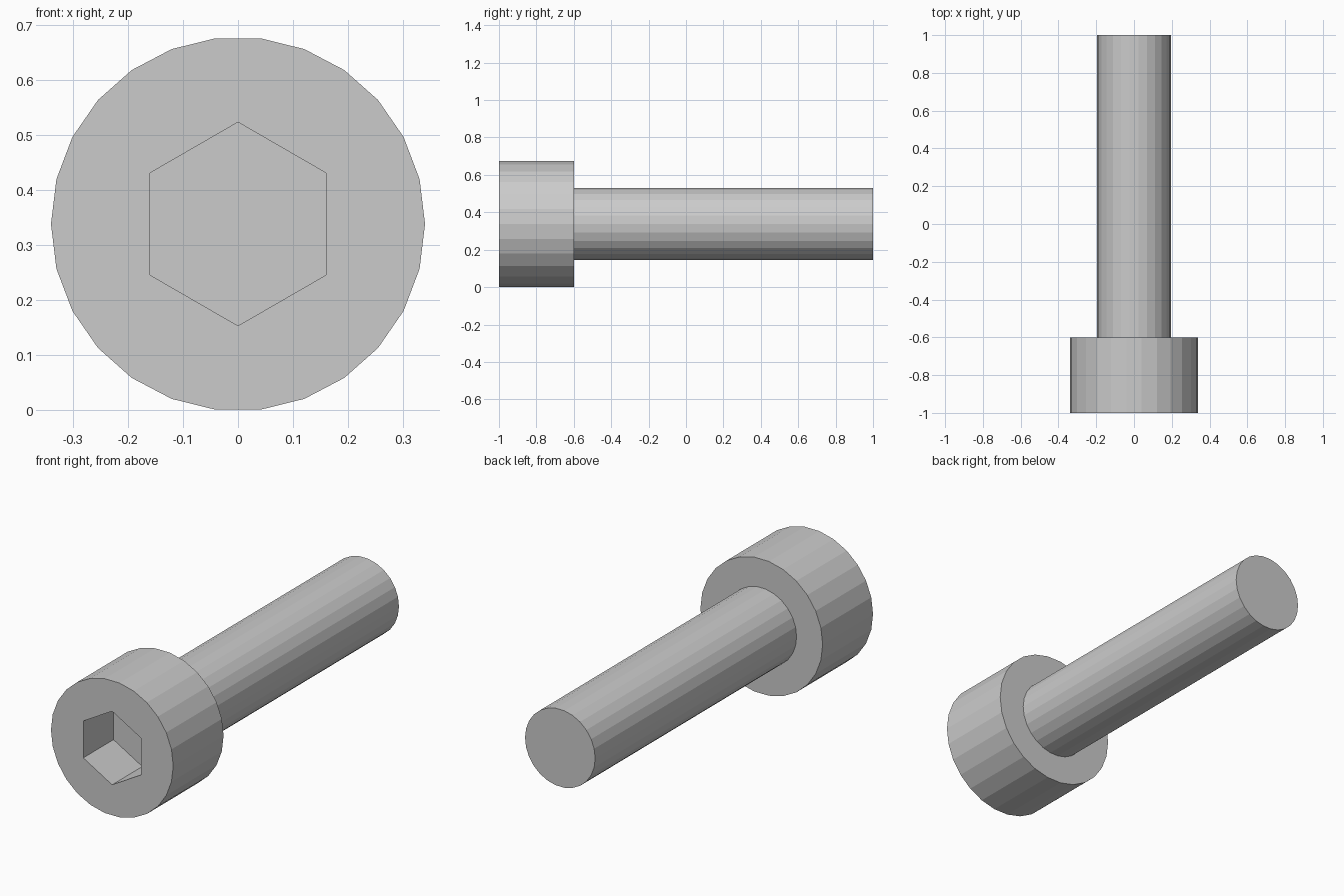
import bpy
import bmesh
from math import sin, cos, pi

if "Cube" in bpy.data.objects:
    bpy.data.objects.remove(bpy.data.objects["Cube"])

SIDES = 26
HEAD_R, SHAFT_R, HEX_R = 0.34, 0.195, 0.185
Y_FRONT, Y_FLOOR, Y_SHOULDER, Y_END = -1.0, -0.76, -0.6, 1.0
AXIS_Z = HEAD_R * cos(pi / SIDES)   # lowest flat rests on the ground

bm = bmesh.new()


def ring(radius, y, n=SIDES, start=0.0):
    """Closed loop of vertices around the bolt axis."""
    angles = [start + 2 * pi * i / n for i in range(n)]
    return [bm.verts.new((radius * cos(a), y, AXIS_Z + radius * sin(a))) for a in angles]


def skin(a, b):
    """Quad strip between two rings of equal count."""
    n = len(a)
    for i in range(n):
        j = (i + 1) % n
        bm.faces.new((a[i], a[j], b[j], b[i]))


# Head side, shoulder, shaft and end cap
head_front = ring(HEAD_R, Y_FRONT)
head_back = ring(HEAD_R, Y_SHOULDER)
shaft_start = ring(SHAFT_R, Y_SHOULDER)
shaft_end = ring(SHAFT_R, Y_END)
skin(head_front, head_back)
skin(head_back, shaft_start)
skin(shaft_start, shaft_end)
bm.faces.new(shaft_end)

# Hexagonal socket with flat floor
hex_rim = ring(HEX_R, Y_FRONT, 6, pi / 2)
hex_floor = ring(HEX_R, Y_FLOOR, 6, pi / 2)
skin(hex_rim, hex_floor)
bm.faces.new(hex_floor)

# Flat front face between head rim and socket rim
rim_edges = [e for e in bm.edges if all(abs(v.co.y - Y_FRONT) < 1e-6 for v in e.verts)]
bmesh.ops.triangle_fill(bm, edges=rim_edges, use_beauty=True, normal=(0, -1, 0))

bmesh.ops.recalc_face_normals(bm, faces=bm.faces[:])
mesh = bpy.data.meshes.new("socket_head_bolt")
bm.to_mesh(mesh)
bm.free()
bolt = bpy.data.objects.new("socket_head_bolt", mesh)
bpy.context.collection.objects.link(bolt)
